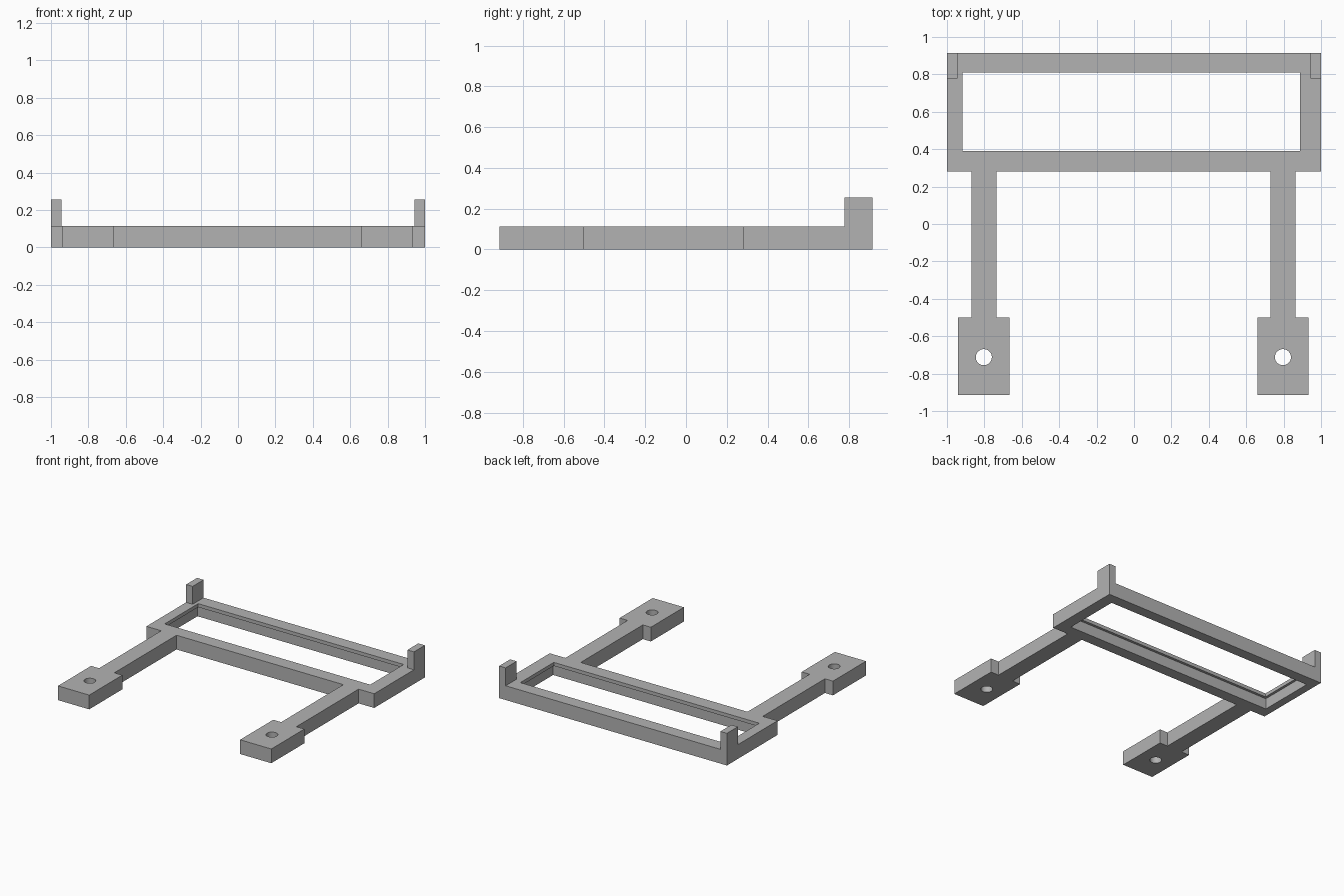
import bpy, bmesh
from mathutils import Matrix, Vector

if "Cube" in bpy.data.objects:
    bpy.data.objects.remove(bpy.data.objects["Cube"], do_unlink=True)

THICK = 0.113    # height of the flat bracket
LIP_Z = 0.085    # underside of the thin lip around the window
POST_TOP = 0.255

grey = bpy.data.materials.new("plain grey")
grey.use_nodes = True
grey.diffuse_color = (0.45, 0.45, 0.45, 1)
grey.node_tree.nodes["Principled BSDF"].inputs["Base Color"].default_value = grey.diffuse_color


def finish(name, bm):
    bmesh.ops.recalc_face_normals(bm, faces=bm.faces)
    mesh = bpy.data.meshes.new(name)
    bm.to_mesh(mesh)
    bm.free()
    mesh.materials.append(grey)
    obj = bpy.data.objects.new(name, mesh)
    bpy.context.collection.objects.link(obj)
    return obj


def box(name, x0, x1, y0, y1, z0, z1):
    bm = bmesh.new()
    size = Matrix.Diagonal((x1 - x0, y1 - y0, z1 - z0, 1))
    centre = Vector((x0 + x1, y0 + y1, z0 + z1)) / 2
    bmesh.ops.create_cube(bm, size=1, matrix=Matrix.Translation(centre) @ size)
    return finish(name, bm)


def cut(target, cutter):
    mod = target.modifiers.new("cut", 'BOOLEAN')
    mod.operation, mod.solver, mod.object = 'DIFFERENCE', 'EXACT', cutter
    bpy.context.view_layer.objects.active = target
    bpy.ops.object.modifier_apply(modifier=mod.name)
    bpy.data.objects.remove(cutter, do_unlink=True)


def leg(cx):
    """Outline of one arm and its foot pad, from left to right."""
    arm, pad = 0.067, 0.137
    return [(cx - arm, 0.28), (cx - arm, -0.5), (cx - pad, -0.5), (cx - pad, -0.915),
            (cx + pad, -0.915), (cx + pad, -0.5), (cx + arm, -0.5), (cx + arm, 0.28)]


# Frame, arms and foot pads as one extruded outline
LEGS = (-0.803, 0.796)
outline = [(-1, 0.915), (-1, 0.28)] + leg(LEGS[0]) + leg(LEGS[1]) + [(1, 0.28), (1, 0.915)]
bm = bmesh.new()
face = bm.faces.new([bm.verts.new((x, y, 0)) for x, y in outline])
top = bmesh.ops.extrude_face_region(bm, geom=[face])["geom"]
bmesh.ops.translate(bm, vec=(0, 0, THICK), verts=[v for v in top if isinstance(v, bmesh.types.BMVert)])
bracket = finish("bracket_frame", bm)

# Window, with a wider rebate below its lip
wx0, wx1, wy0, wy1, step = -0.917, 0.888, 0.39, 0.81, 0.02
cut(bracket, box("window_cutter", wx0, wx1, wy0, wy1, -0.1, 0.3))
cut(bracket, box("rebate_cutter", wx0 - step, wx1 + step, wy0 - step, wy1 + step, -0.1, LIP_Z))

# Screw holes through the foot pads
for cx in LEGS:
    bm = bmesh.new()
    bmesh.ops.create_cone(bm, cap_ends=True, segments=32, radius1=0.043, radius2=0.043,
                          depth=1, matrix=Matrix.Translation((cx, -0.712, 0)))
    cut(bracket, finish("screw_hole_cutter", bm))

# Upright tabs on the back corners
for name, x0, x1 in (("right_tab", -1, -0.943), ("left_tab", 0.943, 1)):
    box(name, x0, x1, 0.778, 0.915, THICK, POST_TOP)

# Keep the screw hole walls smooth and everything else crisp
bpy.ops.object.select_all(action='DESELECT')
bracket.select_set(True)
bpy.context.view_layer.objects.active = bracket
bpy.ops.object.shade_smooth_by_angle(angle=0.5)
